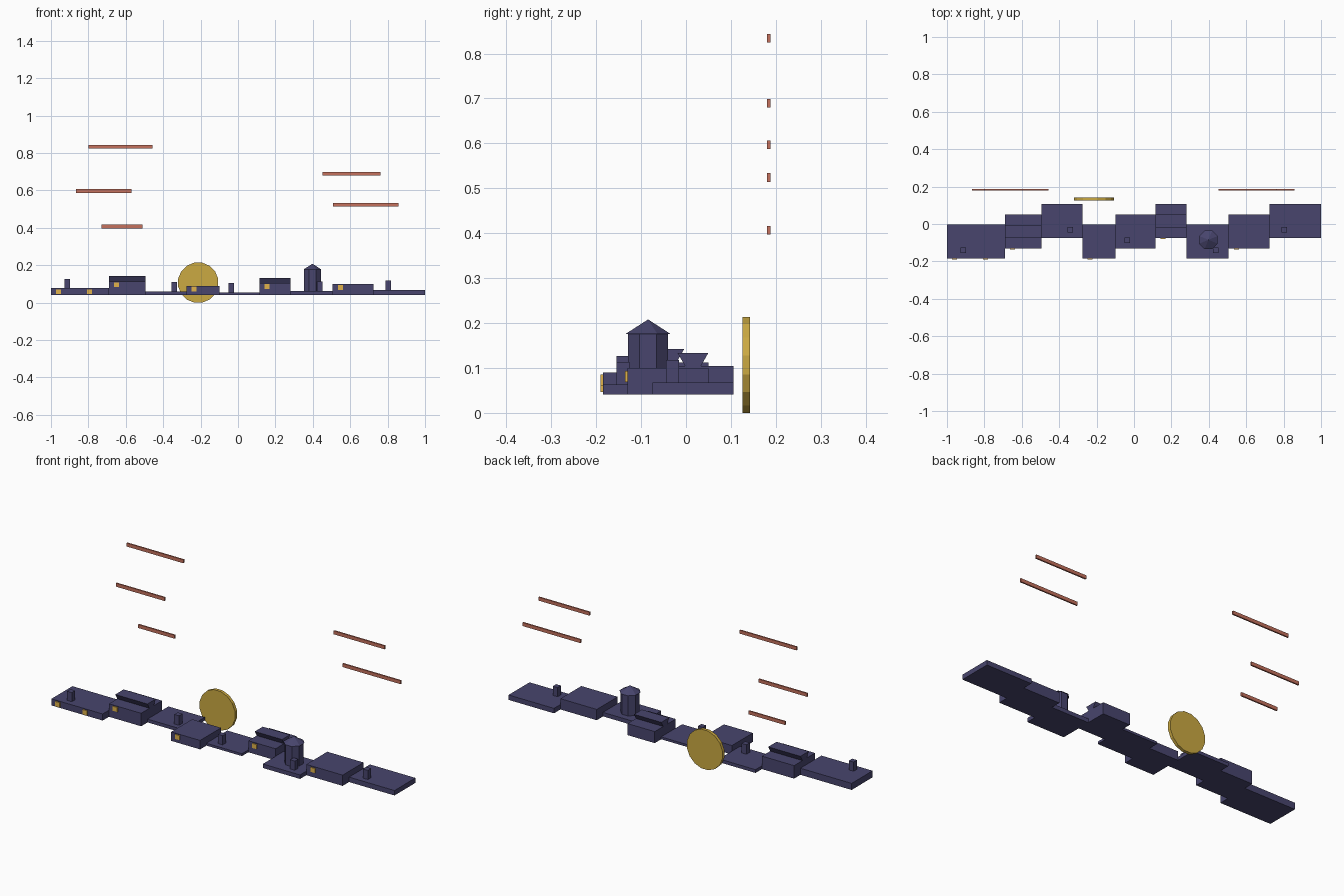
import bpy, bmesh, math
from mathutils import Matrix

old = bpy.data.objects.get("Cube")
if old:
    bpy.data.objects.remove(old, do_unlink=True)


def material(name, rgb):
    m = bpy.data.materials.new(name)
    m.use_nodes = True
    m.diffuse_color = (*rgb, 1)
    m.node_tree.nodes["Principled BSDF"].inputs["Base Color"].default_value = (*rgb, 1)
    return m


DUSK = material("dusk_blue", (0.065, 0.06, 0.155))
GOLD = material("sun_gold", (0.60, 0.40, 0.055))
GLOW = material("window_glow", (0.75, 0.45, 0.07))
CORAL = material("coral_cloud", (0.56, 0.165, 0.11))


def finish(bm, name, mat):
    mesh = bpy.data.meshes.new(name)
    bmesh.ops.recalc_face_normals(bm, faces=bm.faces)
    bm.to_mesh(mesh)
    bm.free()
    mesh.materials.append(mat)
    ob = bpy.data.objects.new(name, mesh)
    bpy.context.collection.objects.link(ob)
    return ob


def box(name, mat, x, y, z):
    """Box from (low, high) pairs on each axis."""
    bm = bmesh.new()
    bmesh.ops.create_cube(bm, size=1)
    for v in bm.verts:
        v.co = [r[0] if c < 0 else r[1] for c, r in zip(v.co, (x, y, z))]
    return finish(bm, name, mat)


def around(c, half):
    return (c - half, c + half)


def prism(name, mat, sides, r1, r2, depth, centre, turn):
    bm = bmesh.new()
    bmesh.ops.create_cone(bm, cap_ends=True, segments=sides, radius1=r1, radius2=r2,
                          depth=depth, matrix=Matrix.Translation(centre) @ turn)
    return finish(bm, name, mat)


BASE = 0.041
HALF = 0.0905                       # half depth of every house
ROWS = (-0.0945, -0.04, 0.0155)     # staggered house rows, front to back

# Houses: left x, right x, row, top z
houses = [(-1, -0.69, 0, 0.077), (-0.69, -0.495, 1, 0.112), (-0.495, -0.275, 2, 0.059),
          (-0.275, -0.1, 0, 0.09), (-0.1, 0.115, 1, 0.054), (0.115, 0.28, 2, 0.104),
          (0.28, 0.505, 0, 0.063), (0.505, 0.725, 1, 0.1), (0.725, 1, 2, 0.068)]
for i, (x0, x1, row, top) in enumerate(houses):
    box(f"house_{i + 1}", DUSK, (x0, x1), around(ROWS[row], HALF), (BASE, top))

# Three-sided roofs, flat side up
for i, ridge, r in ((1, 0.142, 0.0415), (5, 0.133, 0.0393)):
    x0, x1, row, _ = houses[i]
    bm = bmesh.new()
    ends = []
    for x in (x0, x1):
        ends.append([bm.verts.new((x, ROWS[row] + r * math.cos(a), ridge - r / 2 + r * math.sin(a)))
                     for a in (math.radians(d) for d in (30, 150, 270))])
    bm.faces.new(ends[0])
    bm.faces.new(ends[1])
    for k in range(3):
        n = (k + 1) % 3
        bm.faces.new((ends[0][k], ends[0][n], ends[1][n], ends[1][k]))
    finish(bm, f"roof_{i + 1}", DUSK)

# Chimneys: x, house index, top z
for x, i, top in ((-0.912, 0, 0.127), (-0.34, 2, 0.111), (-0.037, 4, 0.104),
                  (0.438, 6, 0.113), (0.803, 8, 0.118)):
    y = ROWS[houses[i][2]] - 0.046
    box(f"chimney_{i + 1}", DUSK, around(x, 0.0145), around(y, 0.0145), (BASE + 0.005, top))

# Glowing front windows: x, house index, centre z
for n, (x, i, z) in enumerate(((-0.96, 0, 0.059), (-0.795, 0, 0.059), (-0.65, 1, 0.095),
                               (-0.235, 3, 0.073), (0.155, 5, 0.086), (0.547, 7, 0.081))):
    front = ROWS[houses[i][2]] - HALF
    box(f"window_{n + 1}", GLOW, around(x, 0.0135), (front - 0.005, front + 0.002), around(z, 0.0125))

# Eight-sided tower with a pointed cap
eighth = Matrix.Rotation(math.pi / 8, 4, "Z")
prism("tower", DUSK, 8, 0.0484, 0.0484, 0.134, (0.398, -0.0845, 0.11), eighth)
prism("tower_cap", DUSK, 8, 0.0538, 0, 0.032, (0.398, -0.0845, 0.192), eighth)

# Sun disc standing behind the houses
stand = Matrix.Rotation(math.pi / 2, 4, "X") @ Matrix.Rotation(math.pi / 16, 4, "Z")
prism("sun", GOLD, 16, 0.109, 0.109, 0.017, (-0.213, 0.134, 0.107), stand)

# Cloud strips in the sky
for n, (x0, x1, z) in enumerate(((-0.8, -0.457, 0.834), (-0.865, -0.57, 0.597), (-0.73, -0.51, 0.407),
                                 (0.453, 0.762, 0.689), (0.507, 0.858, 0.524))):
    box(f"cloud_strip_{n + 1}", CORAL, (x0, x1), (0.18, 0.188), around(z, 0.0095))
